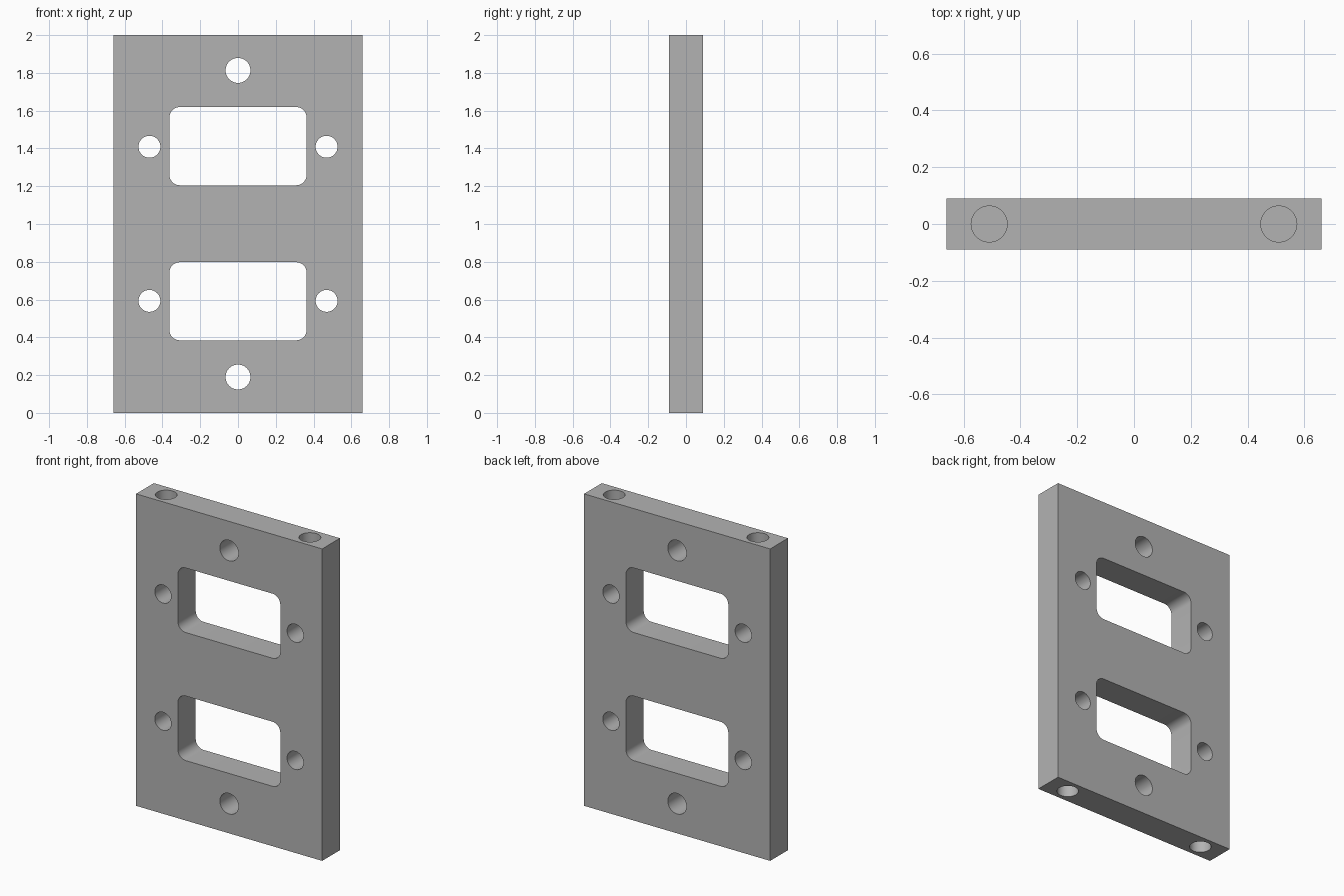
import bpy, bmesh, math
from mathutils import Matrix, Vector

default = bpy.data.objects.get("Cube")
if default:
    bpy.data.objects.remove(default, do_unlink=True)

WIDTH, DEPTH, HEIGHT = 1.32, 0.18, 2.0
BLIND = 0.35  # depth of the edge holes

grey = bpy.data.materials.new("plain grey")
grey.use_nodes = True
color = (0.45, 0.45, 0.45, 1)
grey.diffuse_color = color
grey.node_tree.nodes["Principled BSDF"].inputs["Base Color"].default_value = color


def new_object(name, bm):
    bmesh.ops.recalc_face_normals(bm, faces=bm.faces)
    mesh = bpy.data.meshes.new(name)
    bm.to_mesh(mesh)
    bm.free()
    mesh.materials.append(grey)
    obj = bpy.data.objects.new(name, mesh)
    bpy.context.collection.objects.link(obj)
    return obj


def drill(bm, center, radius, length, along_y):
    turn = Matrix.Rotation(math.pi / 2, 4, "X") if along_y else Matrix()
    bmesh.ops.create_cone(bm, cap_ends=True, segments=48, radius1=radius, radius2=radius,
                          depth=length, matrix=Matrix.Translation(center) @ turn)


def rounded_slot(bm, z, half_w, half_h, radius, length, steps=8):
    # outline of four corner arcs, pushed through the plate
    verts = []
    for i, (sx, sz) in enumerate([(1, 1), (-1, 1), (-1, -1), (1, -1)]):
        for k in range(steps + 1):
            a = (i + k / steps) * math.pi / 2
            verts.append(bm.verts.new((sx * (half_w - radius) + radius * math.cos(a), -length / 2,
                                       z + sz * (half_h - radius) + radius * math.sin(a))))
    face = bm.faces.new(verts)
    top = bmesh.ops.extrude_face_region(bm, geom=[face])["geom"]
    bmesh.ops.translate(bm, vec=(0, length, 0),
                        verts=[g for g in top if isinstance(g, bmesh.types.BMVert)])


# Plate
bm = bmesh.new()
bmesh.ops.create_cube(bm, size=1, matrix=Matrix.Translation((0, 0, HEIGHT / 2))
                      @ Matrix.Diagonal((WIDTH, DEPTH, HEIGHT, 1)))
plate = new_object("mounting_plate", bm)

# Cutters: windows, screw holes and blind edge holes
bm = bmesh.new()
for window_z, side_z, mount_z, edge_z in ((1.412, 1.409, 1.813, HEIGHT), (0.591, 0.593, 0.19, 0)):
    rounded_slot(bm, window_z, 0.363, 0.207, 0.055, DEPTH * 2)
    drill(bm, Vector((0, 0, mount_z)), 0.066, DEPTH * 2, True)
    for side in (-1, 1):
        drill(bm, Vector((side * 0.469, 0, side_z)), 0.058, DEPTH * 2, True)
        drill(bm, Vector((side * 0.51, 0, edge_z)), 0.0635, BLIND * 2, False)
cutter = new_object("hole_cutter", bm)
cutter.hide_render = True

# Cut the openings and remove the helper
cut = plate.modifiers.new("openings", "BOOLEAN")
cut.operation, cut.solver, cut.object = "DIFFERENCE", "EXACT", cutter
bpy.context.view_layer.objects.active = plate
plate.select_set(True)
cutter.select_set(False)
bpy.ops.object.modifier_apply(modifier=cut.name)
bpy.data.objects.remove(cutter, do_unlink=True)
bpy.ops.object.shade_smooth_by_angle(angle=math.radians(30))
